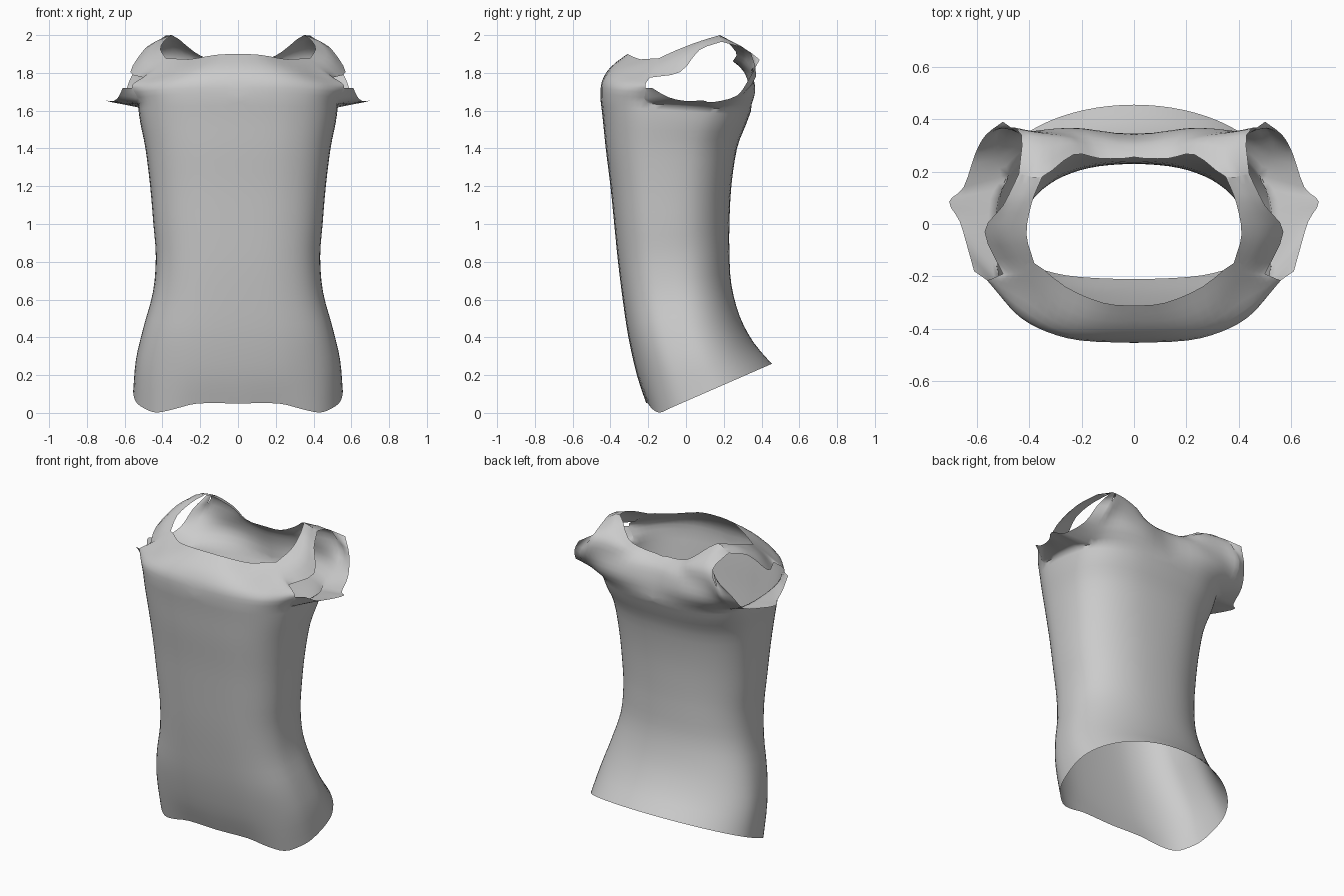
import bpy, bmesh, math
from mathutils import Vector as V

if "Cube" in bpy.data.objects:
    bpy.data.objects.remove(bpy.data.objects["Cube"])

STEPS = 3  # subdivisions per control span


def catmull(pts):
    """Smooth curve through points; treats a first or last point on x = 0 as a mirror plane."""
    def beyond(end, nxt):
        if abs(end.x) < 1e-6:
            return V((-nxt.x, nxt.y, nxt.z))
        return end * 2 - nxt
    p = [beyond(pts[0], pts[1])] + list(pts) + [beyond(pts[-1], pts[-2])]
    out = []
    for i in range(1, len(p) - 2):
        a, b, c, d = p[i - 1:i + 3]
        for s in range(STEPS):
            t = s / STEPS
            out.append(0.5 * (2 * b + (c - a) * t + (2 * a - 5 * b + 4 * c - d) * t * t
                              + (3 * b - a - 3 * c + d) * t ** 3))
    out.append(pts[-1].copy())
    return out


def patch(bm, rows):
    """Add a smooth grid through rows of control points."""
    rows = [catmull([V(p) for p in r]) for r in rows]
    cols = [catmull(list(c)) for c in zip(*rows)]
    vs = [[bm.verts.new(p) for p in c] for c in cols]
    for a, b in zip(vs, vs[1:]):
        for j in range(len(a) - 1):
            bm.faces.new((a[j], b[j], b[j + 1], a[j + 1]))


def ring(zf, yf, zb, yb, w, nb):
    """Half cross-section from front centre to back centre, in 15 degree steps."""
    mid, r, out = (yf + yb) / 2, (yb - yf) / 2, []
    for k in range(13):
        a = math.radians(15 * k)
        n = 2.8 if k <= 6 else nb
        x = w * abs(math.sin(a)) ** (2 / n) if 0 < k < 12 else 0.0
        c = math.cos(a)
        y = mid - math.copysign(abs(c) ** (2 / n), c) * r if k != 6 else mid
        out.append(V((x, y, zf + (zb - zf) * (y - yf) / (yb - yf))))
    return out


# torso rings: front z, front y, back z, back y, half width, back roundness
rings = [ring(*r) for r in (
    (-0.03, -0.21, 0.26, 0.455, 0.555, 2.0),
    (0.20, -0.26, 0.37, 0.36, 0.54, 2.0),
    (0.40, -0.305, 0.51, 0.285, 0.50, 2.1),
    (0.60, -0.335, 0.68, 0.24, 0.45, 2.2),
    (0.80, -0.36, 0.85, 0.23, 0.435, 2.3),
    (1.00, -0.38, 1.00, 0.23, 0.448, 2.3),
    (1.20, -0.40, 1.20, 0.24, 0.465, 2.4),
    (1.40, -0.425, 1.40, 0.27, 0.49, 2.5),
    (1.55, -0.44, 1.52, 0.315, 0.517, 2.7),
    (1.66, -0.453, 1.60, 0.345, 0.53, 2.8))]
# hem: raised at the front centre, lowest at the front corners
for k, p in enumerate(rings[0]):
    p.z = 0.05 if k < 2 else 0.02 if k == 2 else max(0.0, p.z)
chest = rings[-1]

bm = bmesh.new()
patch(bm, rings)

# front yoke up to the neckline and front armhole
front = [
    chest[:6],
    [(0, -.447, 1.75), (.20, -.44, 1.75), (.33, -.405, 1.745),
     (.43, -.35, 1.735), (.50, -.285, 1.725), (.56, -.215, 1.72)],
    [(0, -.40, 1.83), (.17, -.39, 1.825), (.29, -.345, 1.815),
     (.40, -.26, 1.80), (.48, -.23, 1.775), (.545, -.21, 1.75)],
    [(0, -.31, 1.90), (.12, -.30, 1.895), (.26, -.24, 1.872),
     (.38, -.15, 1.875), (.44, -.17, 1.83), (.50, -.19, 1.775)]]
patch(bm, front)

# back yoke up to the back neckline and shoulder point
back = [
    chest[:7:-1],
    [(0, .34, 1.70), (.20, .365, 1.70), (.33, .36, 1.70), (.43, .33, 1.69), (.52, .28, 1.67)],
    [(0, .315, 1.79), (.18, .345, 1.79), (.30, .35, 1.80), (.41, .355, 1.80), (.50, .37, 1.78)],
    [(0, .28, 1.835), (.15, .30, 1.84), (.25, .325, 1.88), (.35, .33, 1.91), (.43, .34, 1.91)],
    [(0, .25, 1.86), (.13, .25, 1.865), (.23, .265, 1.91), (.35, .18, 2.0), (.44, .19, 1.965)]]
patch(bm, back)

# shoulder strap: neck edge, middle, armhole edge
patch(bm, [
    front[3][3:],
    [(.41, -.04, 1.925), (.50, -.04, 1.88), (.57, -.03, 1.805)],
    [(.39, .08, 1.97), (.44, .08, 1.96), (.50, .07, 1.92)],
    [back[4][3], (.395, .185, 1.985), back[4][4]]])

# sleeve stub: wraps under the arm and up behind the shoulder
inner = [V(p) for p in [front[1][5], *chest[5:9], back[1][4], back[2][4], back[3][4]]]
outer = [V(p) for p in [
    (.61, -.18, 1.72), (.635, -.09, 1.67), (.665, .01, 1.65), (.705, .085, 1.655),
    (.65, .14, 1.645), (.605, .27, 1.68), (.565, .34, 1.78), (.50, .39, 1.87)]]
patch(bm, [inner, [(a + b) / 2 for a, b in zip(inner, outer)], outer])

# weld the patches and face them outward
bmesh.ops.remove_doubles(bm, verts=bm.verts, dist=0.008)
bmesh.ops.recalc_face_normals(bm, faces=bm.faces)
probe = min(bm.faces, key=lambda f: (f.calc_center_median() - V((0.1, -0.38, 1.0))).length)
if probe.normal.y > 0:
    bmesh.ops.reverse_faces(bm, faces=bm.faces)
me = bpy.data.meshes.new("shirt")
bm.to_mesh(me)
bm.free()

shirt = bpy.data.objects.new("shirt", me)
bpy.context.collection.objects.link(shirt)
mat = bpy.data.materials.new("grey cloth")
mat.diffuse_color = (0.6, 0.6, 0.6, 1)
mat.use_nodes = True
mat.node_tree.nodes["Principled BSDF"].inputs["Base Color"].default_value = mat.diffuse_color
me.materials.append(mat)

# mirror the half shirt
m = shirt.modifiers.new("mirror", 'MIRROR')
m.use_axis[0] = True
m.use_clip = True
m.merge_threshold = 0.002

bpy.context.view_layer.objects.active = shirt
shirt.select_set(True)
bpy.ops.object.shade_smooth()
